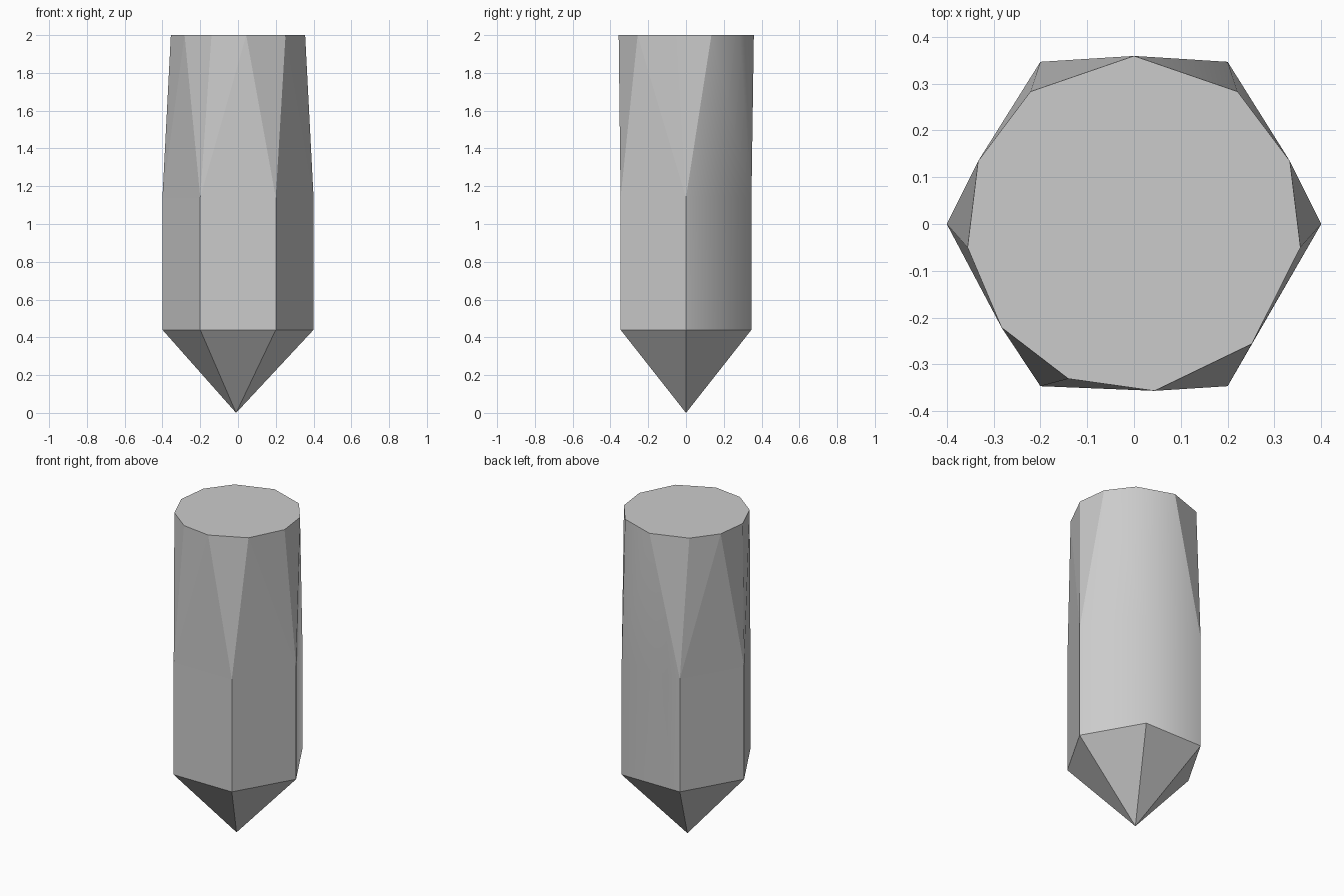
import bpy, bmesh
from math import radians, degrees, cos, sin, atan2

if "Cube" in bpy.data.objects:
    bpy.data.objects.remove(bpy.data.objects["Cube"])

bm = bmesh.new()
faces = []

def ring(radius, angles, z):
    return [bm.verts.new((radius * cos(radians(a)), radius * sin(radians(a)), z)) for a in angles]

def face(*verts):
    faces.append(bm.faces.new(verts))

# Pointed base, straight hexagonal shaft, slightly irregular eleven-sided top
hexa = [60 * i for i in range(6)]
tip = bm.verts.new((-0.01, 0, 0))
low = ring(0.4, hexa, 0.44)
mid = ring(0.4, hexa, 1.14)
top = ring(0.359, [-8, 22, 52, 90, 128, 158, 188, 218, 247, 277, 314.5], 2.0)
n = len(top)

# Outermost top point above each hexagon side
def outermost(side):
    a = radians(60 * side + 30)
    return max(range(n), key=lambda i: top[i].co.x * cos(a) + top[i].co.y * sin(a))

peak = [outermost(s) for s in range(6)]

for s in range(6):
    t = (s + 1) % 6
    face(tip, low[t], low[s])
    face(low[s], low[t], mid[t], mid[s])
    face(mid[s], mid[t], top[peak[s]])
    # Fan around the hexagon corner, between neighbouring peaks
    i = peak[s - 1]
    while i != peak[s]:
        j = (i + 1) % n
        face(mid[s], top[j], top[i])
        i = j
face(*top)

bmesh.ops.recalc_face_normals(bm, faces=bm.faces)

# Two back-right sides of the shaft are smooth, the rest is faceted
for f in faces:
    c = f.calc_center_median()
    f.smooth = 0.5 < c.z < 1.95 and 15 < degrees(atan2(c.y, c.x)) < 100

mesh = bpy.data.meshes.new("pointed_stake")
bm.to_mesh(mesh)
bm.free()
obj = bpy.data.objects.new("pointed_stake", mesh)
bpy.context.collection.objects.link(obj)
